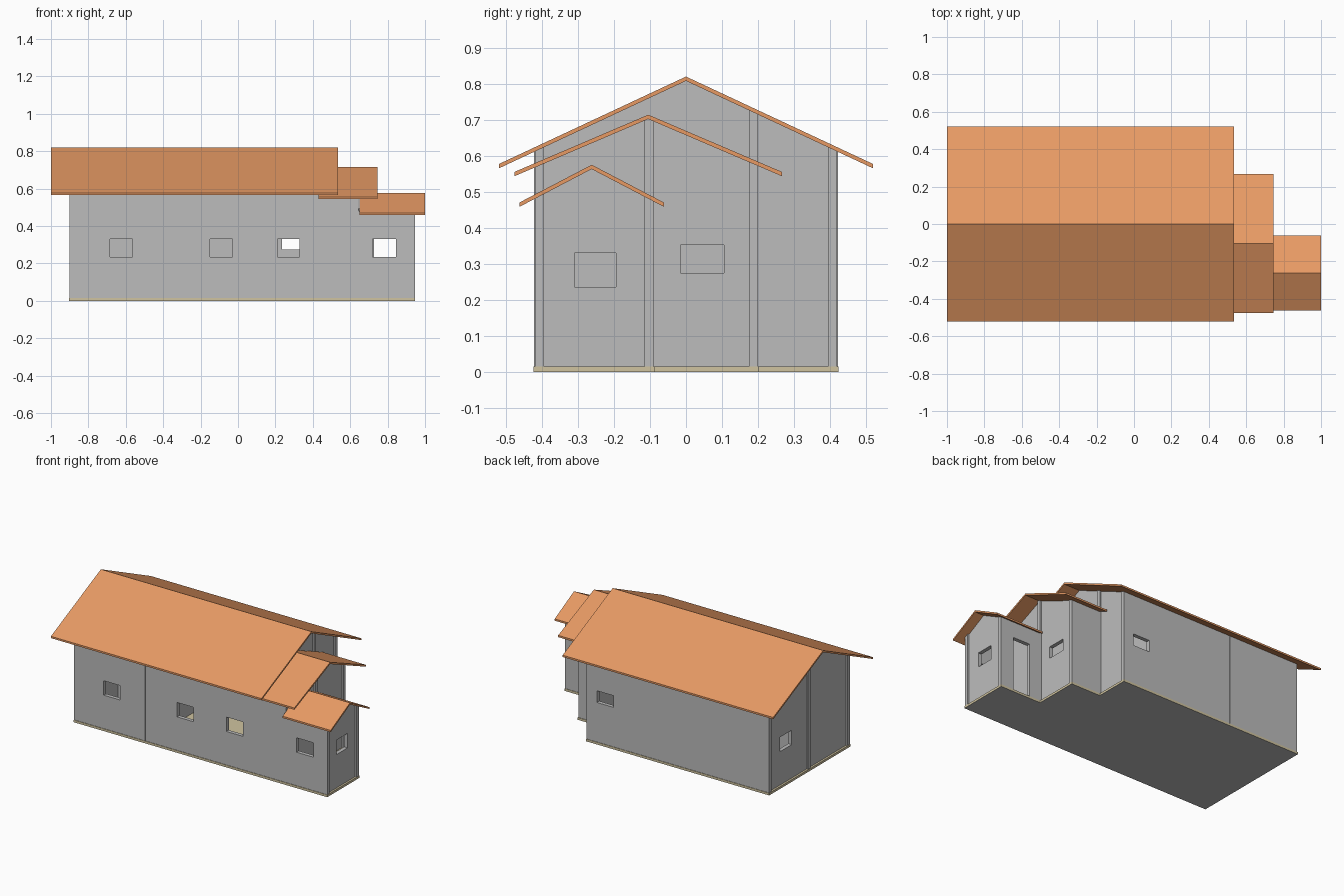
import bpy
from mathutils import Vector

if "Cube" in bpy.data.objects:
    bpy.data.objects.remove(bpy.data.objects["Cube"])


def material(name, hexcode):
    def linear(v):
        return v / 12.92 if v <= 0.04045 else ((v + 0.055) / 1.055) ** 2.4
    rgb = [linear(int(hexcode[i:i + 2], 16) / 255) for i in (0, 2, 4)] + [1]
    m = bpy.data.materials.new(name)
    m.use_nodes = True
    m.diffuse_color = rgb
    m.node_tree.nodes["Principled BSDF"].inputs["Base Color"].default_value = rgb
    return m


WALL = material("wall grey", "BCBCBC")
ROOF = material("roof orange", "E79A64")
BASE = material("foundation khaki", "D0C4A0")

FLOOR, ROOF_T, T = 0.015, 0.012, 0.025
FRONT, BACK = -0.42, 0.42

# Each block of the house: ridge y, ridge z, half roof width, eave z, roof x range
MAIN = dict(y=0, z=0.82, half=0.52, eave=0.577, x=(-1, 0.535))
MIDDLE = dict(y=-0.105, z=0.714, half=0.372, eave=0.555, x=(0.43, 0.745))
PORCH = dict(y=-0.262, z=0.575, half=0.201, eave=0.47, x=(0.65, 1))


def prism(name, profile, depth, mat):
    """Closed solid: a ring of points swept along a vector."""
    n = len(profile)
    verts = [Vector(p) for p in profile]
    verts += [v + Vector(depth) for v in verts]
    faces = [list(range(n))[::-1], list(range(n, 2 * n))]
    faces += [(i, (i + 1) % n, (i + 1) % n + n, i + n) for i in range(n)]
    mesh = bpy.data.meshes.new(name)
    mesh.from_pydata(verts, [], faces)
    mesh.materials.append(mat)
    obj = bpy.data.objects.new(name, mesh)
    bpy.context.collection.objects.link(obj)
    # consistent outward normals
    import bmesh
    bm = bmesh.new()
    bm.from_mesh(mesh)
    bmesh.ops.recalc_face_normals(bm, faces=bm.faces)
    bm.to_mesh(mesh)
    bm.free()
    return obj


def roof_top(block, y):
    slope = (block["z"] - block["eave"]) / block["half"]
    return block["z"] - abs(y - block["y"]) * slope


def cut(obj, x, y, z):
    """Cut a box-shaped opening through a wall."""
    ring = [(x[0], y[0], z[0]), (x[1], y[0], z[0]), (x[1], y[1], z[0]), (x[0], y[1], z[0])]
    cutter = prism("opening_cutter", ring, (0, 0, z[1] - z[0]), WALL)
    mod = obj.modifiers.new("opening", "BOOLEAN")
    mod.operation, mod.solver, mod.object = "DIFFERENCE", "EXACT", cutter
    bpy.context.view_layer.objects.active = obj
    bpy.ops.object.modifier_apply(modifier=mod.name)
    bpy.data.objects.remove(cutter)


def wall(name, block, y, x, openings=()):
    """Wall from the floor to the underside of the block's roof."""
    tops = [y[1]] + ([block["y"]] if y[0] < block["y"] < y[1] else []) + [y[0]]
    ring = [(x[0], y[0], FLOOR), (x[0], y[1], FLOOR)]
    ring += [(x[0], t, roof_top(block, t) - ROOF_T) for t in tops]
    obj = prism(name, ring, (x[1] - x[0], 0, 0), WALL)
    for o in openings:
        cut(obj, *o)
    return obj


def roof(name, block):
    y, h, x = block["y"], block["half"], block["x"]
    upper = [(x[0], v, roof_top(block, v)) for v in (y - h, y, y + h)]
    lower = [(a, b, c - ROOF_T) for a, b, c in reversed(upper)]
    prism(name, upper + lower, (x[1] - x[0], 0, 0), ROOF)


# Stepped foundation with a grey underside
e = 0.423
outline = [(-0.903, -e), (0.947, -e), (0.947, -0.087), (0.648, -0.087),
           (0.648, 0.203), (0.433, 0.203), (0.433, e), (-0.903, e)]
base = prism("foundation", [(x, y, 0) for x, y in outline], (0, 0, FLOOR), BASE)
base.data.materials.append(WALL)
for f in base.data.polygons:
    f.material_index = int(f.normal.z < -0.5)

# Roofs
for label, block in (("main", MAIN), ("middle", MIDDLE), ("porch", PORCH)):
    roof(label + "_roof", block)

# Long walls
LOW, HIGH = (0.235, 0.33), (0.275, 0.352)
front_y, back_y = (FRONT, FRONT + T), (BACK - T, BACK)
through_front, through_back = (-0.5, -0.35), (0.35, 0.5)
wall("main_front_wall", MAIN, front_y, (-0.9, 0.43),
     [((c - 0.06, c + 0.06), through_front, LOW) for c in (-0.625, -0.09, 0.27)])
wall("main_back_wall", MAIN, back_y, (-0.9, 0.43),
     [((0.235, 0.355), through_back, HIGH)])
wall("middle_front_wall", MIDDLE, front_y, (0.43, 0.645))
wall("middle_back_wall", MIDDLE, (0.175, 0.2), (0.43, 0.645))
wall("porch_front_wall", PORCH, front_y, (0.645, 0.945),
     [((0.72, 0.845), through_front, LOW)])
wall("porch_back_wall", PORCH, (-0.115, -0.09), (0.645, 0.945),
     [((0.726, 0.848), (-0.2, 0), (0, 0.37))])

# Gable walls, set back slightly between the long walls
inner = (FRONT + T, BACK - T)
wall("main_right_gable", MAIN, inner, (-0.89, -0.865),
     [((-1, -0.8), (0.17, 0.29), LOW)])
wall("main_left_gable", MAIN, inner, (0.395, 0.42))
wall("middle_gable", MIDDLE, (inner[0], 0.175), (0.61, 0.635),
     [((0.55, 0.7), (-0.015, 0.105), HIGH)])
wall("porch_gable", PORCH, (inner[0], -0.115), (0.91, 0.935),
     [((0.85, 1), (-0.31, -0.195), LOW)])

# Wall ends that show as posts on the gables
wall("main_gable_post", MAIN, (0.175, 0.2), (0.42, 0.43))
wall("middle_gable_post", MIDDLE, (-0.115, -0.09), (0.635, 0.645))

# Inner partitions
wall("bedroom_partition", MAIN, (-T / 2, T / 2), (-0.9, -0.39))
wall("cross_partition", MAIN, inner, (-0.4, -0.375))
wall("back_partition", MAIN, (0, inner[1]), (0.135, 0.16))

# Thin cover strips over the wall joints
for x in (-0.385, 0.15):
    wall("back_joint_strip", MAIN, (BACK, BACK + 0.002), (x - 0.004, x + 0.004))
wall("front_joint_strip", MAIN, (FRONT - 0.002, FRONT), (-0.389, -0.381))
